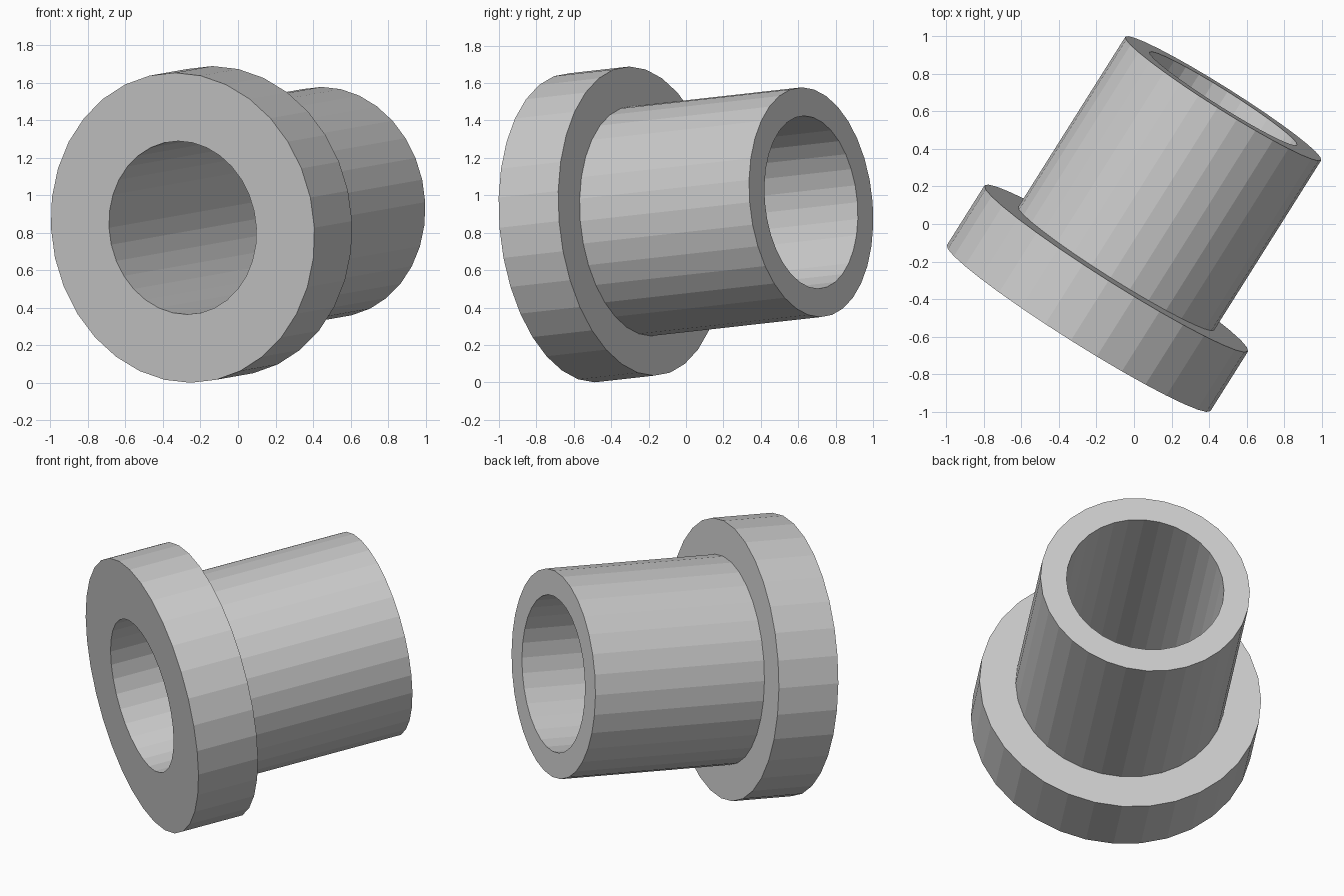
import bpy, bmesh
from math import tau
from mathutils import Vector, Matrix

if "Cube" in bpy.data.objects:
    bpy.data.objects.remove(bpy.data.objects["Cube"])

SEGMENTS = 32

# Tilted axis: centre of the flange's front face to centre of the sleeve's open end
start = Vector((-0.295, -0.555, 0.8265))
end = Vector((0.476, 0.669, 0.963))
length = (end - start).length

# Closed half-section: radius and distance along the axis
bore, sleeve, flange, thickness = 0.464, 0.617, 0.83, 0.378
profile = [(bore, 0), (flange, 0), (flange, thickness),
           (sleeve, thickness), (sleeve, length), (bore, length)]

# Flanged sleeve: the section turned about its own axis
bm = bmesh.new()
verts = [bm.verts.new((r, 0, h)) for r, h in profile]
edges = [bm.edges.new((verts[i - 1], verts[i])) for i in range(len(verts))]
bmesh.ops.spin(bm, geom=verts + edges, cent=(0, 0, 0), axis=(0, 0, 1),
               angle=tau, steps=SEGMENTS, use_merge=True)
bmesh.ops.remove_doubles(bm, verts=bm.verts, dist=1e-4)
bmesh.ops.recalc_face_normals(bm, faces=bm.faces)

# Lay the sleeve along the tilted axis, with one corner pointing up
axis = (end - start).normalized()
up = (Vector((0, 0, 1)) - axis * axis.z).normalized()
side = axis.cross(up)
turn = Matrix((up, side, axis)).transposed().to_4x4()
bm.transform(Matrix.Translation(start) @ turn)

mesh = bpy.data.meshes.new("flanged_sleeve")
bm.to_mesh(mesh)
bm.free()
obj = bpy.data.objects.new("flanged_sleeve", mesh)
bpy.context.collection.objects.link(obj)
